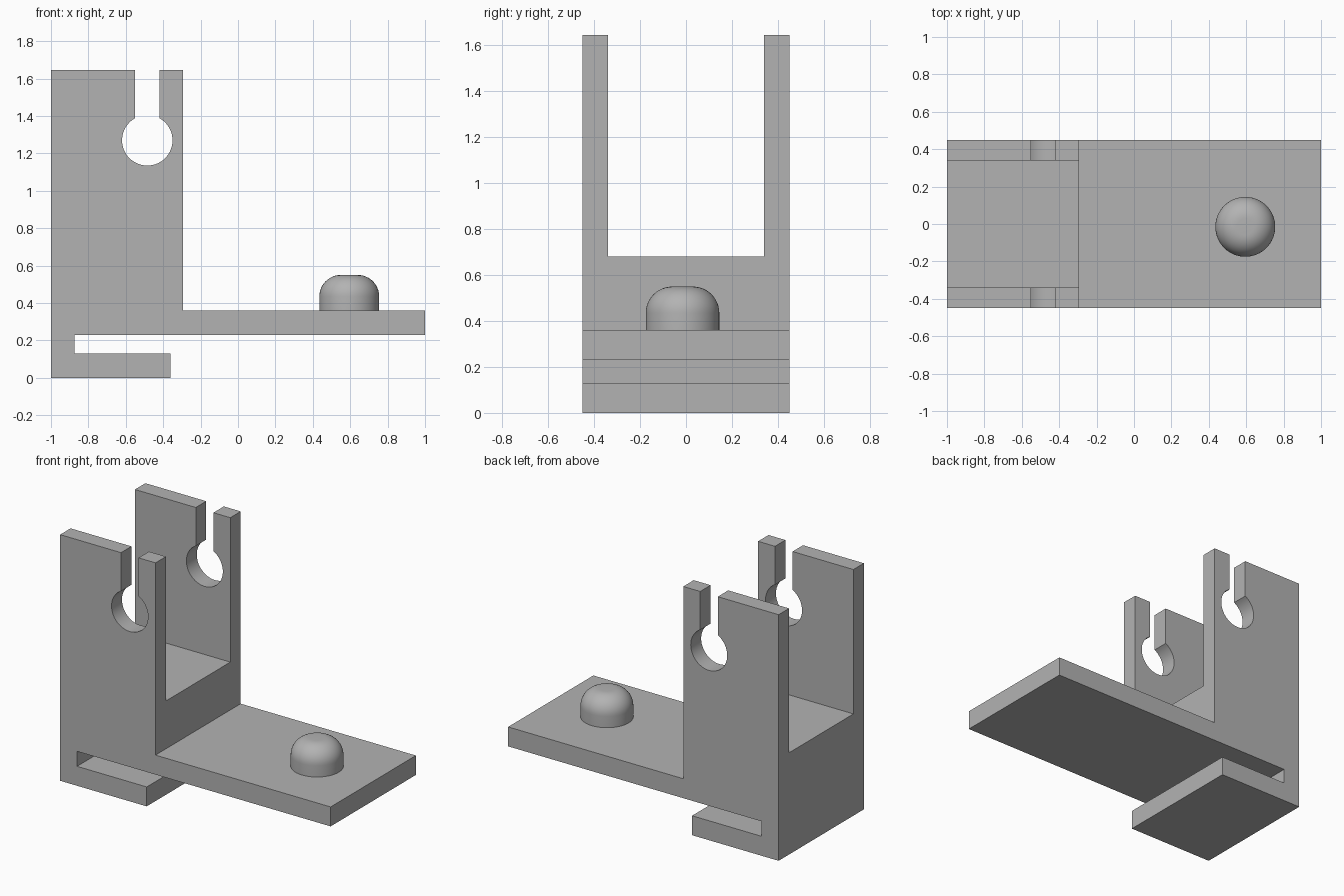
import bpy, bmesh, math
from mathutils import Vector

cube = bpy.data.objects.get("Cube")
if cube:
    bpy.data.objects.remove(cube, do_unlink=True)

grey = bpy.data.materials.new("plain grey")
grey.use_nodes = True
GREY = (0.45, 0.45, 0.45, 1)
grey.diffuse_color = GREY
grey.node_tree.nodes["Principled BSDF"].inputs["Base Color"].default_value = GREY

HALF_DEPTH, CHEEK_INNER = 0.45, 0.34
HEIGHT, SADDLE_Z = 1.645, 0.68


def finish(name, bm):
    bmesh.ops.recalc_face_normals(bm, faces=bm.faces)
    mesh = bpy.data.meshes.new(name)
    bm.to_mesh(mesh)
    bm.free()
    mesh.materials.append(grey)
    obj = bpy.data.objects.new(name, mesh)
    bpy.context.collection.objects.link(obj)
    return obj


def extrude_profile(name, points, half_depth):
    """Extrude an XZ outline symmetrically along y."""
    bm = bmesh.new()
    face = bm.faces.new([bm.verts.new((x, -half_depth, z)) for x, z in points])
    ext = bmesh.ops.extrude_face_region(bm, geom=[face])["geom"]
    bmesh.ops.translate(bm, vec=(0, 2 * half_depth, 0),
                        verts=[v for v in ext if isinstance(v, bmesh.types.BMVert)])
    return finish(name, bm)


def smooth(obj):
    bpy.ops.object.select_all(action='DESELECT')
    obj.select_set(True)
    bpy.context.view_layer.objects.active = obj
    bpy.ops.object.shade_smooth_by_angle(angle=math.radians(30))


# Keyhole: round eye open to the top through a narrow slot
eye_x, eye_z, eye_r, slot_half = -0.485, 1.27, 0.135, 0.065
start = math.pi / 2 - math.asin(slot_half / eye_r)
sweep = 2 * math.pi - 2 * math.asin(slot_half / eye_r)
steps = 48
keyhole = [(eye_x + slot_half, HEIGHT)]
keyhole += [(eye_x + eye_r * math.cos(start - sweep * i / steps),
             eye_z + eye_r * math.sin(start - sweep * i / steps)) for i in range(steps + 1)]
keyhole += [(eye_x - slot_half, HEIGHT)]

# Bracket body: clip foot, arm and upright in one outline
outline = [(-1, HEIGHT), (-1, 0), (-0.36, 0), (-0.36, 0.13), (-0.875, 0.13),
           (-0.875, 0.23), (1, 0.23), (1, 0.36), (-0.295, 0.36), (-0.295, HEIGHT)]
bracket = extrude_profile("bracket", outline + keyhole, HALF_DEPTH)

# Gap between the two cheeks
gap = extrude_profile("cheek_gap_cutter", [(-1.2, SADDLE_Z), (-0.1, SADDLE_Z),
                                           (-0.1, 2), (-1.2, 2)], CHEEK_INNER)
gap.hide_render = True
cut = bracket.modifiers.new("cheek gap", 'BOOLEAN')
cut.operation, cut.solver, cut.object = 'DIFFERENCE', 'EXACT', gap
bpy.context.view_layer.objects.active = bracket
bpy.ops.object.modifier_apply(modifier=cut.name)
bpy.data.objects.remove(gap, do_unlink=True)
smooth(bracket)

# Knob: short cylinder with a large rounded shoulder
radius, fillet, top, base = 0.16, 0.115, 0.55, 0.355
profile = [Vector((radius, 0, base))]
for i in range(13):
    a = math.pi / 2 * i / 12
    profile.append(Vector((radius - fillet + fillet * math.cos(a), 0,
                           top - fillet + fillet * math.sin(a))))
profile.append(Vector((0, 0, top)))
bm = bmesh.new()
verts = [bm.verts.new(p) for p in profile]
edges = [bm.edges.new(pair) for pair in zip(verts, verts[1:])]
bmesh.ops.spin(bm, geom=verts + edges, cent=(0, 0, 0), axis=(0, 0, 1),
               angle=2 * math.pi, steps=64)
bmesh.ops.remove_doubles(bm, verts=bm.verts, dist=1e-4)
knob = finish("knob", bm)
knob.location = (0.595, -0.015, 0)
smooth(knob)
